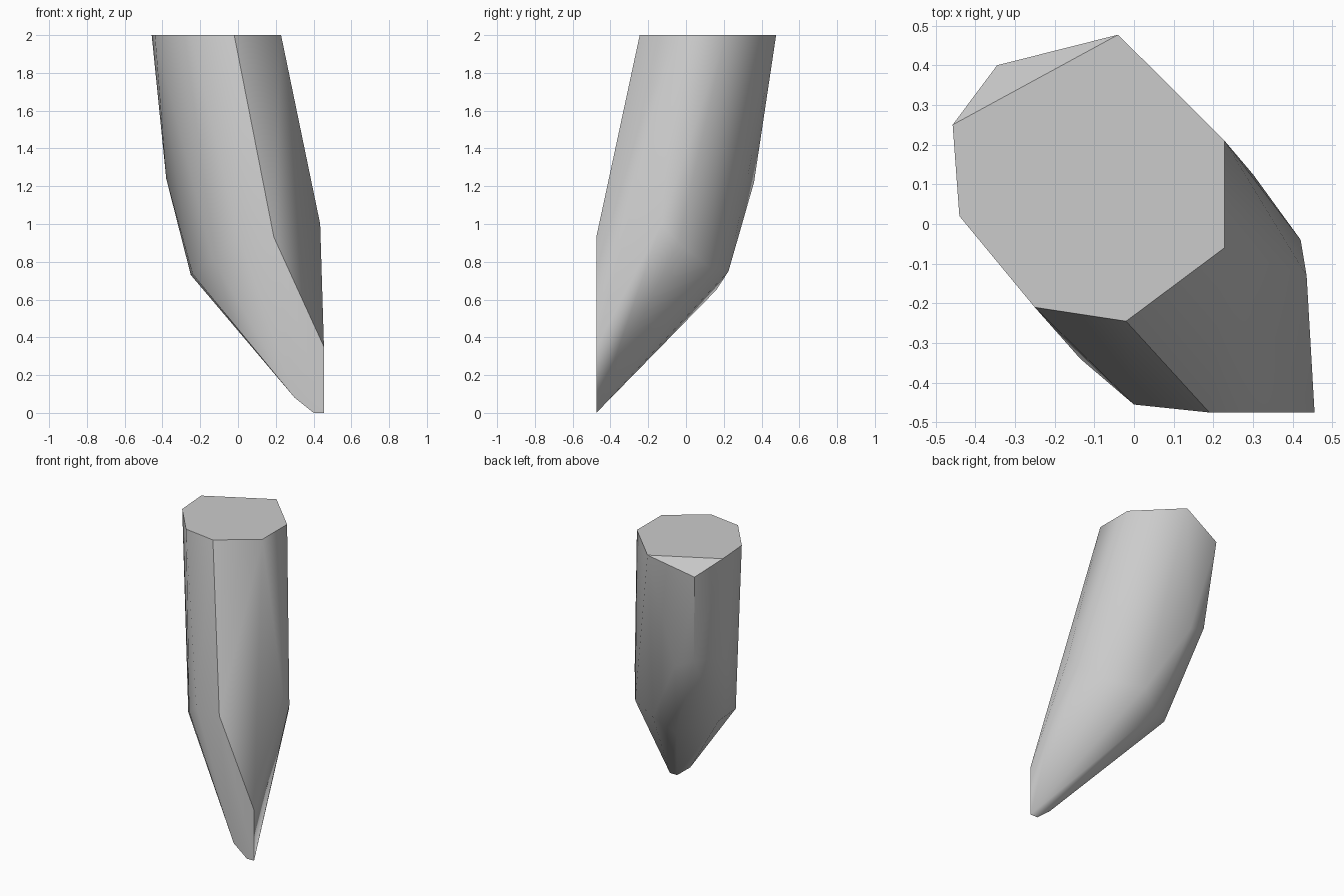
import bpy
import bmesh
import math

cube = bpy.data.objects.get("Cube")
if cube:
    bpy.data.objects.remove(cube, do_unlink=True)

# Flat cut at the wide end, with one chipped corner
cut_end = [(x, y, 2) for x, y in (
    (-.457, .25), (-.04, .477), (.228, .21), (.228, -.06),
    (-.02, -.245), (-.25, -.21), (-.44, .02))]
chip = [(-.345, .4, 1.9)]

# Broad shoulder where the shaft starts to taper
shoulder = [
    (-.38, .1, 1.24), (-.295, .335, 1.28), (-.165, .36, 1.22),
    (.095, .225, .75), (-.04, .16, .65), (-.25, 0, .73),
    (-.24, -.2, .735), (-.135, -.34, .82), (0, -.455, .94),
    (.19, -.475, .93), (.435, -.13, 1), (.42, -.04, .9), (.3, .125, .77)]

# Narrow chisel-like tip
tip = [(.455, -.475, .35), (.455, -.475, 0), (.4, -.475, 0), (.3, -.475, .08)]

# Wrap the faceted shard around its corners
bm = bmesh.new()
for corner in cut_end + chip + shoulder + tip:
    bm.verts.new(corner)
hull = bmesh.ops.convex_hull(bm, input=bm.verts[:])
loose = {g for g in hull["geom_interior"] + hull["geom_unused"]
         if isinstance(g, bmesh.types.BMVert)}
bmesh.ops.delete(bm, geom=list(loose), context="VERTS")
bmesh.ops.recalc_face_normals(bm, faces=bm.faces[:])

mesh = bpy.data.meshes.new("stone_shard")
bm.to_mesh(mesh)
bm.free()
shard = bpy.data.objects.new("stone_shard", mesh)
bpy.context.collection.objects.link(shard)

# Plain grey stone
color = (.6, .6, .6, 1)
stone = bpy.data.materials.new("grey_stone")
stone.use_nodes = True
stone.diffuse_color = color
stone.node_tree.nodes["Principled BSDF"].inputs["Base Color"].default_value = color
mesh.materials.append(stone)

# Soft facets with crisp main edges
bpy.ops.object.select_all(action="DESELECT")
shard.select_set(True)
bpy.context.view_layer.objects.active = shard
bpy.ops.object.shade_smooth_by_angle(angle=math.radians(40))
